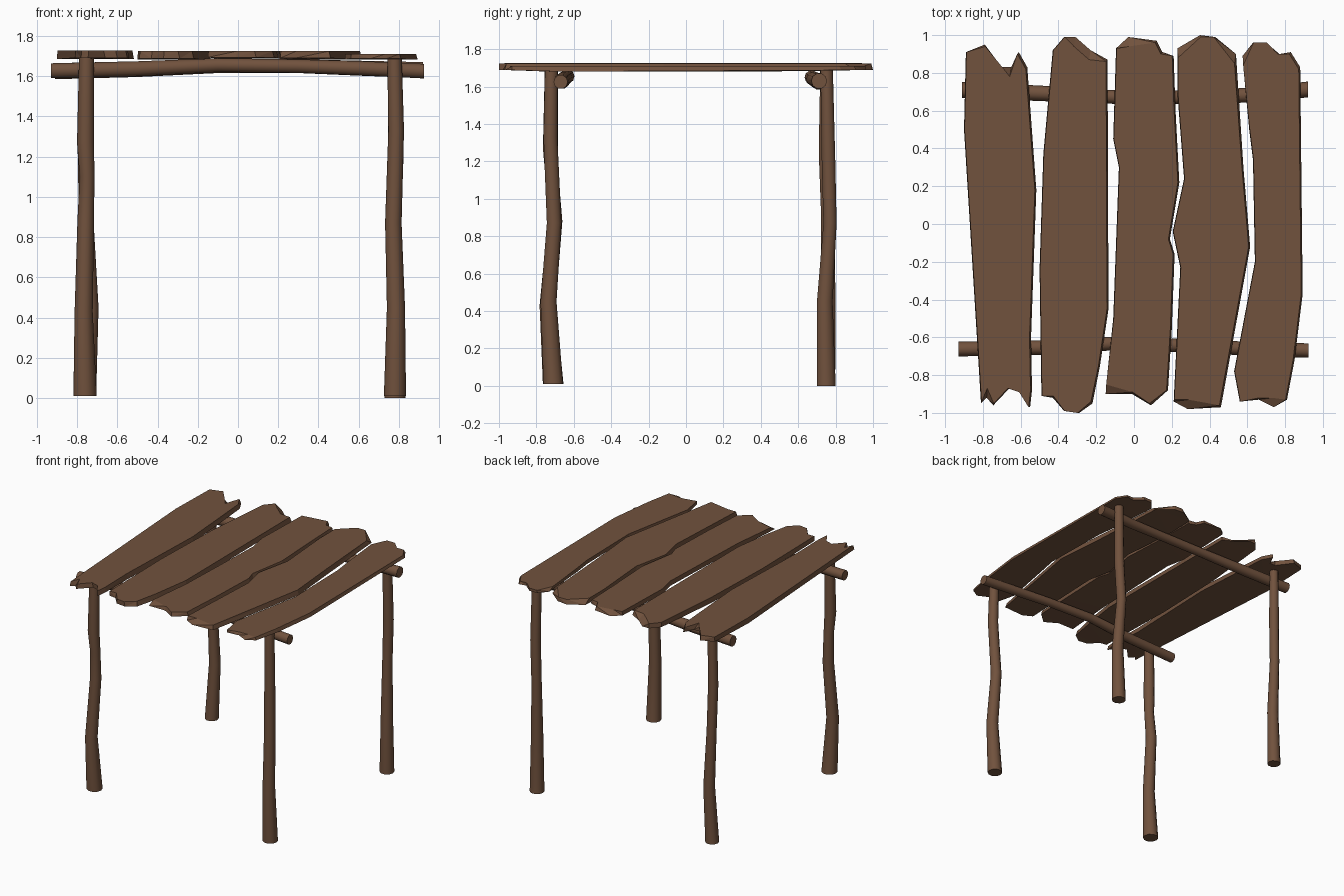
import bpy, bmesh, math, random
from mathutils import Vector

random.seed(4)
wood = bpy.data.materials.new("brown wood")
wood.diffuse_color = (0.165, 0.084, 0.047, 1)


def finish(bm, name):
    bmesh.ops.recalc_face_normals(bm, faces=bm.faces)
    me = bpy.data.meshes.new(name)
    bm.to_mesh(me)
    bm.free()
    me.materials.append(wood)
    ob = bpy.data.objects.new(name, me)
    bpy.context.collection.objects.link(ob)
    return ob


def log(name, pts, axis, sides=10):
    """Crooked round log through (x, y, z, radius) stations, capped at both ends."""
    u, v = (Vector((1, 0, 0)), Vector((0, 1, 0))) if axis == 'z' else (Vector((0, 1, 0)), Vector((0, 0, 1)))
    bm = bmesh.new()
    rings = []
    for x, y, z, r in pts:
        rings.append([bm.verts.new(Vector((x, y, z)) + r * (math.cos(a) * u + math.sin(a) * v))
                      for a in (math.tau * i / sides for i in range(sides))])
    for a, b in zip(rings, rings[1:]):
        for i in range(sides):
            j = (i + 1) % sides
            bm.faces.new((a[i], a[j], b[j], b[i]))
    bm.faces.new(rings[0])
    bm.faces.new(rings[-1])
    ob = finish(bm, name)
    bpy.ops.object.select_all(action='DESELECT')
    bpy.context.view_layer.objects.active = ob
    ob.select_set(True)
    bpy.ops.object.shade_smooth_by_angle(angle=math.radians(42))


def plank(name, outline, z0, z1):
    """Split board: rough outline, top edge chipped back at the ends."""
    bm = bmesh.new()
    cx = sum(p[0] for p in outline) / len(outline)
    low, top = [], []
    for x, y in outline:
        low.append(bm.verts.new((x, y, z0 + (0.006 if abs(y) > 0.8 else 0))))
        inset = 0.008 if x > cx else 0.003
        pull = random.choice((0, 0.01, 0.05)) if abs(y) > 0.8 else 0
        top.append(bm.verts.new((x - math.copysign(inset, x - cx), y - math.copysign(pull, y), z1)))
    n = len(low)
    for i in range(n):
        j = (i + 1) % n
        bm.faces.new((low[i], low[j], top[j], top[i]))
    bm.faces.new(low)
    bm.faces.new(top)
    bmesh.ops.triangulate(bm, faces=bm.faces)
    finish(bm, name)


# Four crooked posts, wider at the foot
log("front_left_post", [(-.76, -.71, .01, .058), (-.767, -.74, .43, .045), (-.757, -.70, .88, .041),
                        (-.75, -.715, 1.1, .037), (-.758, -.725, 1.27, .042), (-.753, -.72, 1.69, .037)], 'z')
log("front_right_post", [(.78, -.71, .01, .055), (.785, -.735, .45, .045), (.772, -.705, .87, .041),
                         (.786, -.725, 1.33, .039), (.778, -.72, 1.69, .036)], 'z')
log("back_right_post", [(.78, .75, 0, .053), (.785, .742, .45, .044), (.77, .77, .87, .037),
                        (.785, .762, 1.2, .038), (.78, .752, 1.69, .035)], 'z')
log("back_left_post", [(-.755, .75, .01, .05), (-.735, .76, .45, .042), (-.755, .757, .9, .036),
                       (-.76, .745, 1.25, .037), (-.755, .75, 1.69, .034)], 'z')

# Two cross beams, bowed up in the middle
log("back_beam", [(-.91, .71, 1.625, .042), (-.5, .692, 1.635, .041), (-.1, .672, 1.65, .036),
                  (.3, .67, 1.65, .036), (.6, .682, 1.64, .039), (.92, .712, 1.63, .042)], 'x')
log("front_beam", [(-.93, -.662, 1.627, .039), (-.5, -.655, 1.637, .039), (-.1, -.632, 1.655, .036),
                   (.3, -.645, 1.65, .035), (.6, -.66, 1.64, .037), (.925, -.67, 1.625, .038)], 'x')

# Five rough roof planks, outlines seen from above
plank("roof_plank_1", [(-.89, .91), (-.79, .95), (-.70, .83), (-.65, .83), (-.61, .91), (-.565, .83),
                       (-.517, .18), (-.545, -.6), (-.54, -.88), (-.55, -.97), (-.60, -.89), (-.66, -.87),
                       (-.745, -.96), (-.78, -.92), (-.81, -.95), (-.90, .5)], 1.685, 1.727)
plank("roof_plank_2", [(-.43, .92), (-.37, .99), (-.31, .99), (-.23, .92), (-.14, .87), (-.135, -.45),
                       (-.18, -.75), (-.22, -.95), (-.29, -1), (-.37, -.99), (-.43, -.92), (-.49, -.91),
                       (-.50, -.24), (-.48, .37)], 1.682, 1.724)
plank("roof_plank_3", [(-.095, .93), (-.03, .99), (.12, .97), (.15, .91), (.21, .89), (.22, .6), (.24, .22),
                       (.19, -.08), (.215, -.16), (.2, -.56), (.18, -.88), (.09, -.96), (-.01, -.9),
                       (-.15, -.9), (-.11, -.5), (-.08, .3), (-.11, .45)], 1.688, 1.724)
plank("roof_plank_4", [(.23, .93), (.35, 1), (.43, .99), (.54, .9), (.58, .29), (.615, -.12), (.46, -.97),
                       (.285, -.98), (.21, -.94), (.245, -.23), (.205, -.04), (.265, .24), (.23, .69)], 1.684, 1.724)
plank("roof_plank_5", [(.575, .89), (.63, .96), (.70, .96), (.77, .9), (.83, .91), (.88, .83), (.893, -.37),
                       (.85, -.72), (.81, -.93), (.74, -.97), (.66, -.93), (.56, -.94), (.53, -.78),
                       (.64, -.2), (.63, .34), (.61, .5)], 1.682, 1.71)
